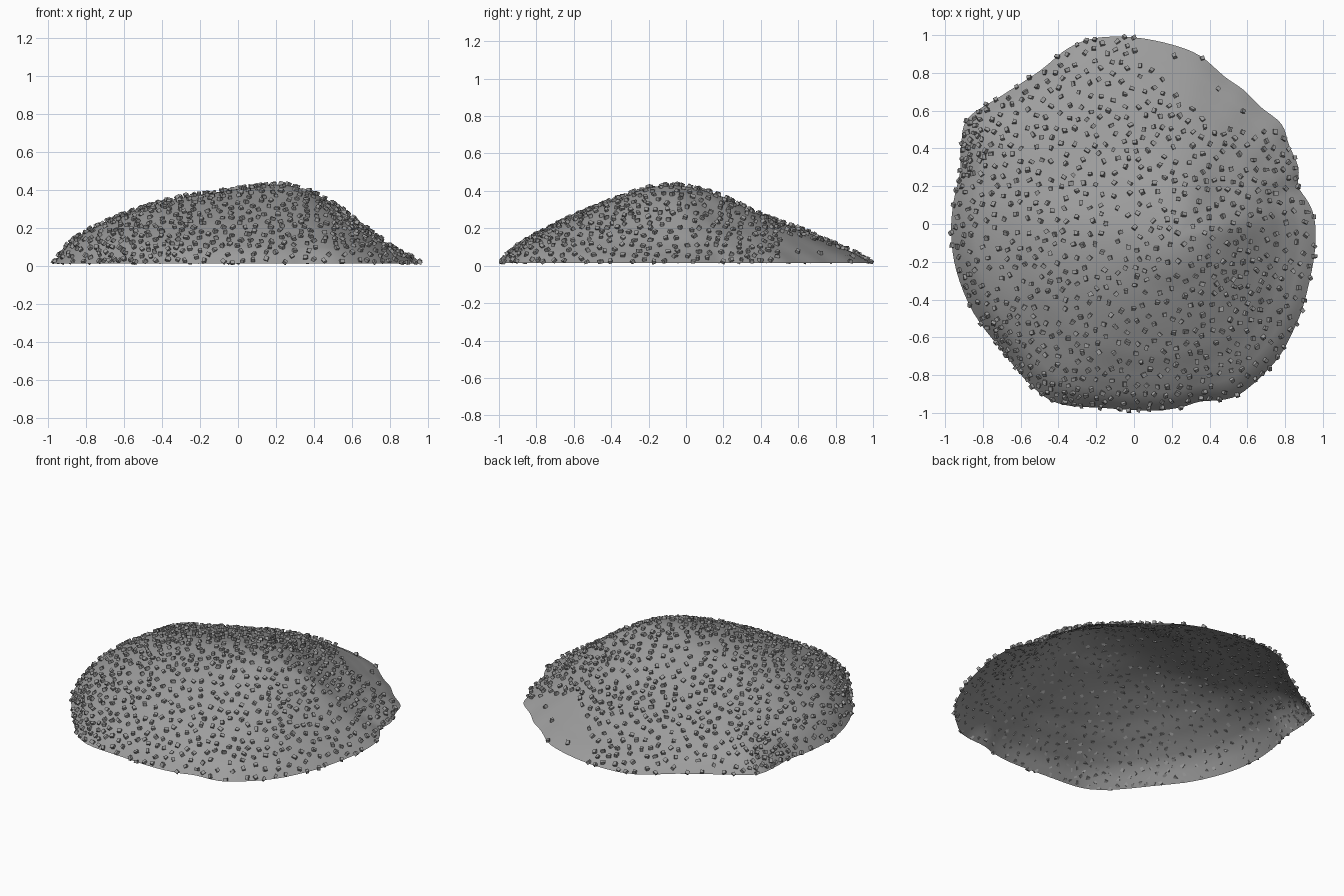
import bpy, bmesh, math, random
from mathutils import Vector, Matrix, Euler

if "Cube" in bpy.data.objects:
    bpy.data.objects.remove(bpy.data.objects["Cube"])

random.seed(7)
PEAK = Vector((0.22, -0.08))

# Foot outline of the mound, counter-clockwise, in plan
OUTLINE = [(.962, -.05), (.95, .05), (.92, .12), (.87, .2), (.87, .3), (.82, .42), (.78, .53),
           (.67, .62), (.58, .71), (.48, .78), (.35, .89), (.2, .95), (0, .988), (-.2, .985),
           (-.35, .93), (-.5, .81), (-.7, .68), (-.88, .56), (-.915, .42), (-.92, .28),
           (-.955, .12), (-.968, -.05), (-.94, -.25), (-.85, -.47), (-.7, -.67), (-.55, -.85),
           (-.4, -.95), (-.15, -.975), (.1, -.988), (.25, -.97), (.35, -.94), (.52, -.92),
           (.65, -.83), (.77, -.7), (.85, -.55), (.9, -.42), (.95, -.2)]

# Slope profiles from peak (0) to foot (1): right, back, left, front
STOPS = [0, .15, .3, .5, .7, .85, .94, 1]
SLOPES = [[.43, .41, .36, .265, .16, .085, .045, .015],
          [.43, .408, .355, .25, .175, .10, .055, .015],
          [.43, .415, .39, .355, .285, .2, .125, .015],
          [.43, .413, .365, .295, .215, .14, .085, .015]]

# Broad swells and hollows: angle, width, strength
SWELLS = [(.2, .3, .07), (.85, .35, -.07), (2.55, .4, -.09)]


def spline(a, b, c, d, f):
    return 0.5 * (2 * b + (c - a) * f + (2 * a - 5 * b + 4 * c - d) * f * f
                  + (3 * b - a - 3 * c + d) * f ** 3)


def foot(u):
    n = len(OUTLINE)
    u %= 1.0
    i = int(u * n)
    p = [Vector(OUTLINE[(i + k) % n]) for k in (-1, 0, 1, 2)]
    return spline(*p, u * n - i)


def slope(values, t):
    i = 0
    while i < len(STOPS) - 2 and t > STOPS[i + 1]:
        i += 1
    f = (t - STOPS[i]) / (STOPS[i + 1] - STOPS[i])
    g = lambda k: values[min(max(k, 0), len(values) - 1)]
    before = values[1] if i == 0 else g(i - 1)
    after = 2 * g(i + 1) - g(i) if i == len(STOPS) - 2 else g(i + 2)
    return spline(before, g(i), g(i + 1), after, f)


def surface(u, t):
    # contours get rounder towards the peak
    edge = foot(u)
    soft = sum((foot(u + k * .025) for k in range(-3, 4)), Vector((0, 0))) / 7
    d = soft.lerp(edge, t ** 3) - PEAK
    ang = math.atan2(d.y, d.x) % (2 * math.pi)
    q = ang / (math.pi / 2)
    i = int(q) % 4
    f = q - int(q)
    f = f * f * (3 - 2 * f)
    z = slope(SLOPES[i], t) * (1 - f) + slope(SLOPES[(i + 1) % 4], t) * f
    for a, w, k in SWELLS:
        gap = (ang - a + math.pi) % (2 * math.pi) - math.pi
        z *= 1 + k * math.exp(-(gap / w) ** 2) * math.sin(math.pi * t ** 1.3) ** 2
    p = PEAK + d * t
    return Vector((p.x, p.y, z))


def finish(bm, name, grey):
    mesh = bpy.data.meshes.new(name)
    bm.to_mesh(mesh)
    bm.free()
    mat = bpy.data.materials.new(name + "_grey")
    mat.diffuse_color = (grey, grey, grey, 1)
    mat.use_nodes = True
    mat.node_tree.nodes["Principled BSDF"].inputs["Base Color"].default_value = mat.diffuse_color
    mesh.materials.append(mat)
    obj = bpy.data.objects.new(name, mesh)
    bpy.context.collection.objects.link(obj)
    return obj


# Pebble clusters (x, y, radius, extra density) over an even scatter
CLUSTERS = [(-.89, .42, .15, 2), (-.72, -.65, .15, 1.3), (-.42, -.9, .16, .9),
            (.05, -.95, .16, .4), (.52, -.33, .15, .6)]


def density(p):
    if p.y > 0.5 and p.x > 0.02 and p.x + p.y > 0.92:
        return .15
    return 1 + sum(k * math.exp(-((p.x - x) ** 2 + (p.y - y) ** 2) / r ** 2)
                   for x, y, r, k in CLUSTERS)


# Mound: open smooth shell
SEG, RINGS = 148, 32
mound = bmesh.new()
top = mound.verts.new(surface(0, 0))
rings = [[mound.verts.new(surface(s / SEG, r / RINGS)) for s in range(SEG)]
         for r in range(1, RINGS + 1)]
for s in range(SEG):
    n = (s + 1) % SEG
    mound.faces.new((top, rings[0][s], rings[0][n]))
    for a, b in zip(rings, rings[1:]):
        mound.faces.new((a[s], b[s], b[n], a[n]))
for face in mound.faces:
    face.smooth = True
mound.normal_update()

# Pebbles: small rough cubes half sunk into the mound
faces = [f for f in mound.faces if len(f.verts) == 4]
weights = [f.calc_area() * density(f.calc_center_median()) for f in faces]
pebbles = bmesh.new()
placed = []
for face in random.choices(faces, weights, k=6000):
    a, b, c, d = (v.co for v in face.verts)
    s, r = random.random(), random.random()
    p = a.lerp(d, s).lerp(b.lerp(c, s), r)
    # open, even spacing, tighter inside the clusters
    if any((p - o).length < .046 / math.sqrt(density(p)) for o in placed):
        continue
    placed.append(p)
    turn = face.normal.to_track_quat('Z', 'Y').to_matrix().to_4x4()
    spin = Euler((random.uniform(-.4, .4), random.uniform(-.4, .4),
                  random.uniform(0, 6.28))).to_matrix().to_4x4()
    size = Matrix.Diagonal((random.uniform(.019, .026), random.uniform(.016, .022),
                            random.uniform(.015, .020), 1))
    spot = p + face.normal * 0.007
    spot.z = max(spot.z, .015)
    cube = bmesh.ops.create_cube(pebbles, size=1,
                                 matrix=Matrix.Translation(spot) @ turn @ spin @ size)
    for v in cube["verts"]:
        v.co += Vector([random.uniform(-.002, .002) for _ in range(3)])
        v.co.z = max(v.co.z, 0)
    if len(placed) == 920:
        break
finish(mound, "mound", 0.34)
finish(pebbles, "pebbles", 0.33)
